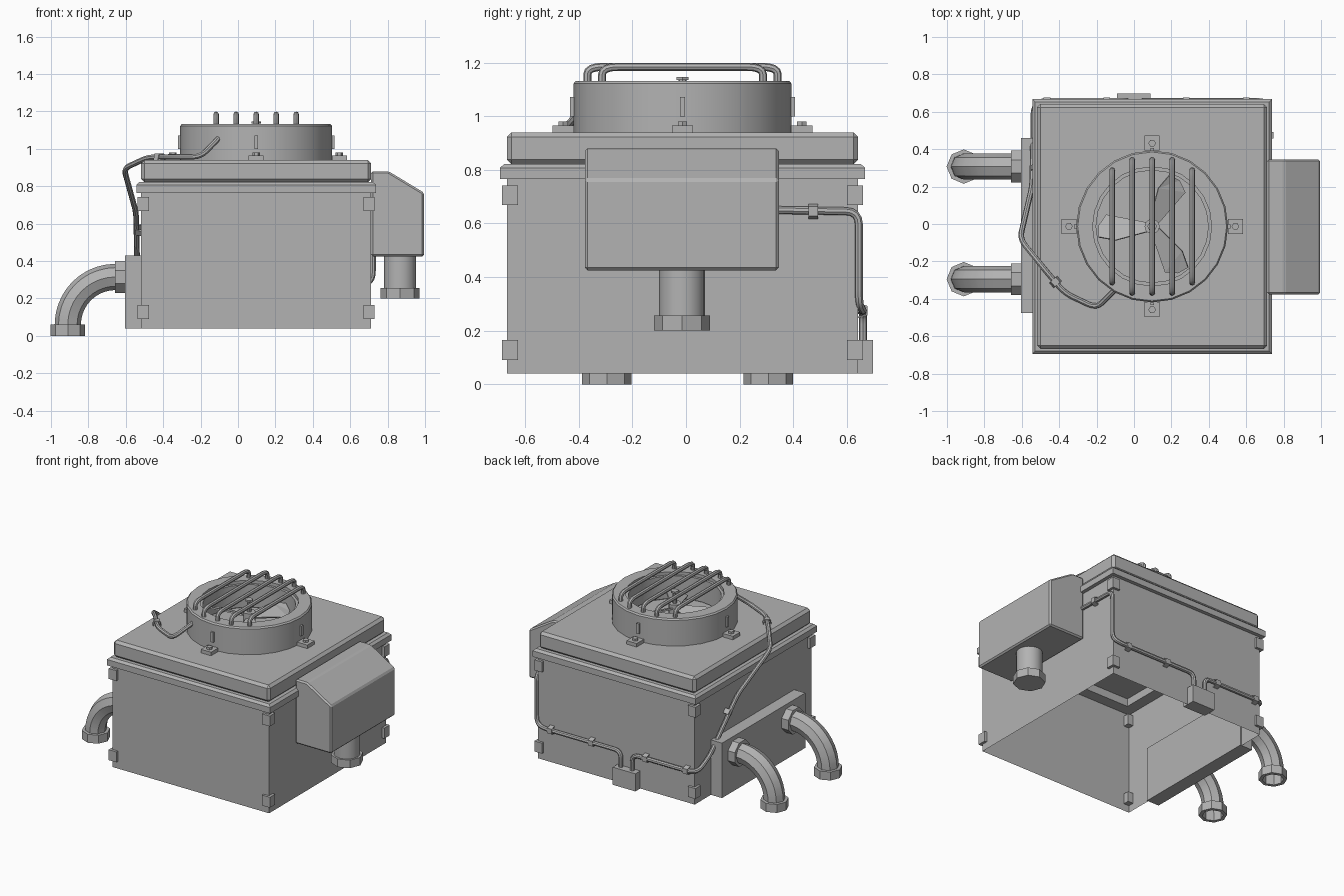
import bpy, bmesh, math
from mathutils import Vector, Matrix

if "Cube" in bpy.data.objects:
    bpy.data.objects.remove(bpy.data.objects["Cube"])

metal = bpy.data.materials.new("grey_metal")
GREY = (0.45, 0.45, 0.45, 1)
metal.diffuse_color = GREY
metal.use_nodes = True
metal.node_tree.nodes["Principled BSDF"].inputs["Base Color"].default_value = GREY

CX, CY = 0.097, -0.013          # middle of the housing
FLOOR, RIM, TOP = 0.04, 0.765, 0.94


def finish(name, bm, smooth=False):
    bmesh.ops.recalc_face_normals(bm, faces=bm.faces)
    mesh = bpy.data.meshes.new(name)
    bm.to_mesh(mesh)
    bm.free()
    mesh.materials.append(metal)
    ob = bpy.data.objects.new(name, mesh)
    bpy.context.collection.objects.link(ob)
    if smooth:
        shade(ob)
    return ob


def shade(ob):
    bpy.ops.object.select_all(action='DESELECT')
    ob.select_set(True)
    bpy.context.view_layer.objects.active = ob
    bpy.ops.object.shade_smooth_by_angle(angle=math.radians(35))


def bevel(ob, width):
    mod = ob.modifiers.new("bevel", 'BEVEL')
    mod.width, mod.segments = width, 1
    return ob


def box(name, lo, hi, open_ends=()):
    lo, hi = Vector(lo), Vector(hi)
    bm = bmesh.new()
    bmesh.ops.create_cube(bm, size=1, matrix=Matrix.Translation((lo + hi) / 2) @ Matrix.Diagonal((*(hi - lo), 1)))
    bm.normal_update()
    drop = [f for f in bm.faces if round(f.normal.z) in open_ends]
    bmesh.ops.delete(bm, geom=drop, context='FACES_ONLY')
    return finish(name, bm)


def lathe(name, profile, sides, at, axis='Z', closed=True, turn=0):
    """Spin (radius, height) points around an axis."""
    bm = bmesh.new()
    spin = Matrix.Rotation(math.pi / 2, 4, 'Y') if axis == 'X' else Matrix()
    place = Matrix.Translation(at) @ spin
    rings = []
    for r, h in profile:
        angles = [math.tau * i / sides + turn for i in range(sides)]
        rings.append([bm.verts.new(place @ Vector((r * math.cos(a), r * math.sin(a), h))) for a in angles])
    pairs = list(zip(rings, rings[1:])) + ([(rings[-1], rings[0])] if closed else [])
    for a, b in pairs:
        for i in range(sides):
            j = (i + 1) % sides
            bm.faces.new((a[i], a[j], b[j], b[i]))
    if not closed:
        bm.faces.new(rings[0])
        bm.faces.new(rings[-1])
    return finish(name, bm, True)


def disc(name, r, z0, z1, sides, x, y):
    return lathe(name, [(r, z0), (r, z1)], sides, (x, y, 0), closed=False)


def tube(name, points, radius, fillet=0.05, steps=4, caps=True):
    """Round pipe along a path with rounded corners."""
    pts = [Vector(p) for p in points]
    path = [pts[0]]
    for a, b, c in zip(pts, pts[1:], pts[2:]):
        ra = min(fillet, (a - b).length * 0.45)
        rc = min(fillet, (c - b).length * 0.45)
        s, e = b + (a - b).normalized() * ra, b + (c - b).normalized() * rc
        for k in range(steps + 1):
            t = k / steps
            path.append(s * (1 - t) ** 2 + b * 2 * t * (1 - t) + e * t * t)
    path.append(pts[-1])
    curve = bpy.data.curves.new(name, 'CURVE')
    curve.dimensions = '3D'
    curve.bevel_depth, curve.bevel_resolution = radius, 2
    curve.use_fill_caps = caps
    line = curve.splines.new('POLY')
    line.points.add(len(path) - 1)
    for p, co in zip(line.points, path):
        p.co = (*co, 1)
    curve.materials.append(metal)
    ob = bpy.data.objects.new(name, curve)
    bpy.context.collection.objects.link(ob)
    bpy.ops.object.select_all(action='DESELECT')
    ob.select_set(True)
    bpy.context.view_layer.objects.active = ob
    bpy.ops.object.convert(target='MESH')
    shade(bpy.context.view_layer.objects.active)


def clip(name, at, along, normal):
    """Bent strap that holds a cable to a surface."""
    along, normal = Vector(along).normalized(), Vector(normal)
    side = normal.cross(along)
    half = [(0.065, 0), (0.028, 0), (0.018, 0.034)]
    profile = [(-s, h) for s, h in half] + half[::-1]
    bm = bmesh.new()
    rows = [[bm.verts.new(Vector(at) + side * s + normal * h + along * w) for s, h in profile] for w in (-0.018, 0.018)]
    for i in range(len(profile) - 1):
        bm.faces.new((rows[0][i], rows[0][i + 1], rows[1][i + 1], rows[1][i]))
    mod = finish(name, bm).modifiers.new("thickness", 'SOLIDIFY')
    mod.thickness = 0.007


# Housing, open underneath
X0, X1, Y0, Y1 = CX - 0.615, CX + 0.615, CY - 0.655, CY + 0.655
box("housing", (X0, Y0, FLOOR), (X1, Y1, RIM + 0.02), open_ends=(-1, 1))
bevel(box("lid", (X0, Y0, 0.82), (X1, Y1, TOP)), 0.018)

# Overhanging rim frame with a square opening
bm = bmesh.new()
outline = [(0.08, 0, RIM), (-0.026, 0, RIM), (-0.026, 0, 0.807), (-0.01, 0, 0.822), (0.08, 0, 0.822)]
loops = []
for inset, _, z in outline:
    loops.append([bm.verts.new(c) for c in ((X0 + inset, Y0 + inset, z), (X1 - inset, Y0 + inset, z),
                                            (X1 - inset, Y1 - inset, z), (X0 + inset, Y1 - inset, z))])
for a, b in zip(loops, loops[1:] + loops[:1]):
    for i in range(4):
        j = (i + 1) % 4
        bm.faces.new((a[i], a[j], b[j], b[i]))
finish("rim_frame", bm)

# Corner blocks
for x in (X0 + 0.012, X1 - 0.012):
    for y in (Y0 + 0.012, Y1 - 0.012):
        for z in (0.128, 0.705):
            box("corner_block", (x - 0.03, y - 0.03, z - 0.037), (x + 0.03, y + 0.03, z + 0.037))

# Side hood with a sloped front, and its outlet
bm = bmesh.new()
shape = [(X1, 0.425), (0.995, 0.425), (0.995, 0.765), (0.805, 0.88), (X1, 0.88)]
face = bm.faces.new([bm.verts.new((x, -0.377, z)) for x, z in shape])
grown = bmesh.ops.extrude_face_region(bm, geom=[face])["geom"]
bmesh.ops.translate(bm, vec=(0, 0.723, 0), verts=[v for v in grown if isinstance(v, bmesh.types.BMVert)])
bevel(finish("side_hood", bm), 0.01)
disc("outlet_pipe", 0.086, 0.25, 0.43, 16, 0.867, -0.015)
disc("outlet_collar", 0.104, 0.2, 0.257, 8, 0.867, -0.015)

# Left manifold with two elbow pipes
box("manifold", (-0.605, -0.475, FLOOR), (X0 + 0.01, 0.46, 0.43))
for y in (-0.295, 0.307):
    lathe("elbow_flange", [(0.092, 0), (0.092, 0.055)], 8, (-0.658, y, 0.315), axis='X', closed=False, turn=math.pi / 8)
    arc = [(-0.655 - 0.255 * math.sin(a), y, 0.06 + 0.255 * math.cos(a))
           for a in (math.pi / 2 * k / 10 for k in range(11))]
    tube("elbow_pipe", [(-0.62, y, 0.315)] + arc + [(-0.91, y, 0.01)], 0.07, fillet=0.005, steps=1, caps=False)
    lathe("elbow_collar", [(0.068, 0), (0.092, 0), (0.092, 0.06), (0.068, 0.06)], 8, (-0.91, y, 0))

# Fan shroud, floor, hub and blades
lathe("fan_shroud", [(0.318, TOP - 0.01), (0.406, TOP - 0.01), (0.406, 1.122), (0.398, 1.132), (0.318, 1.132)],
      24, (CX, CY, 0))
lathe("inner_lip", [(0.3, 0.95), (0.32, 0.95), (0.32, 1.11), (0.3, 1.11)], 24, (CX, CY, 0))
disc("fan_hub", 0.04, 0.94, 1.06, 12, CX, CY)
disc("hub_shaft", 0.015, 1.05, 1.135, 8, CX, CY)
disc("hub_bolt", 0.026, 1.135, 1.147, 6, CX, CY)
for k in range(3):
    bm = bmesh.new()
    blade = [(0.03, -0.025, 0.0), (0.24, -0.085, -0.02), (0.285, -0.03, -0.01),
             (0.29, 0.03, 0.02), (0.2, 0.055, 0.035), (0.03, 0.025, 0.02)]
    bm.faces.new([bm.verts.new(p) for p in blade])
    bmesh.ops.transform(bm, verts=bm.verts, matrix=Matrix.Translation((CX, CY, 1.02))
                        @ Matrix.Rotation(math.radians(65 + 120 * k), 4, 'Z'))
    bmesh.ops.triangulate(bm, faces=bm.faces)
    finish("fan_blade", bm).modifiers.new("thickness", 'SOLIDIFY').thickness = 0.01

# Guard bars
for k in range(-2, 3):
    x, reach = CX + 0.107 * k, (0.355, 0.355, 0.3)[abs(k)]
    tube("guard_bar", [(x, CY - reach, 1.12), (x, CY - reach, 1.184), (x, CY + reach, 1.184),
                       (x, CY + reach, 1.12)], 0.015, fillet=0.06)

# Shroud brackets, bolts and upright tabs on four sides
for k in range(4):
    d = Vector((math.cos(k * math.pi / 2), math.sin(k * math.pi / 2), 0))
    c = Vector((CX, CY, 0)) + d * 0.445
    t = Vector((CX, CY, 1.035)) + d * 0.405
    box("bracket", c + Vector((-0.04, -0.04, TOP)), c + Vector((0.04, 0.04, 0.965)))
    disc("bracket_bolt", 0.02, 0.965, 0.98, 6, c.x, c.y)
    size = Vector((0.01 + 0.004 * abs(d.x), 0.01 + 0.004 * abs(d.y), 0.036))
    box("shroud_tab", t - size, t + size)

# Junction box and cables
WALL, RUN = Y1 + 0.018, 0.275
box("junction_box", (-0.09, Y1 - 0.04, FLOOR), (0.088, Y1 + 0.055, 0.165))
tube("fan_cable", [(-0.09, -0.34, 1.07), (-0.2, -0.45, 0.957), (-0.37, -0.37, 0.957), (-0.48, -0.24, 0.955),
                   (-0.61, -0.08, 0.895), (-0.545, 0.2, 0.66), (-0.538, 0.5, 0.34), (-0.538, 0.62, 0.28),
                   (-0.5, WALL, RUN), (-0.04, WALL, RUN), (-0.04, WALL, 0.15)], 0.015)
tube("hood_cable", [(0.05, WALL, 0.15), (0.05, WALL, RUN), (0.67, WALL, RUN), (X1 + 0.01, WALL - 0.015, 0.3),
                    (X1 + 0.01, WALL - 0.015, 0.645), (X1 + 0.012, 0.33, 0.65)], 0.015)
for x in (0.6, 0.28, -0.145, -0.465):
    clip("back_clip", (x, Y1, RUN), (1, 0, 0), (0, 1, 0))
clip("right_clip", (X1, 0.475, 0.645), (0, 1, 0), (1, 0, 0))
clip("left_clip", (X0, 0.29, 0.565), (0, 0.68, -0.73), (-1, 0, 0))
clip("lid_clip", (-0.42, -0.31, TOP), (-0.65, 0.76, 0), (0, 0, 1))
